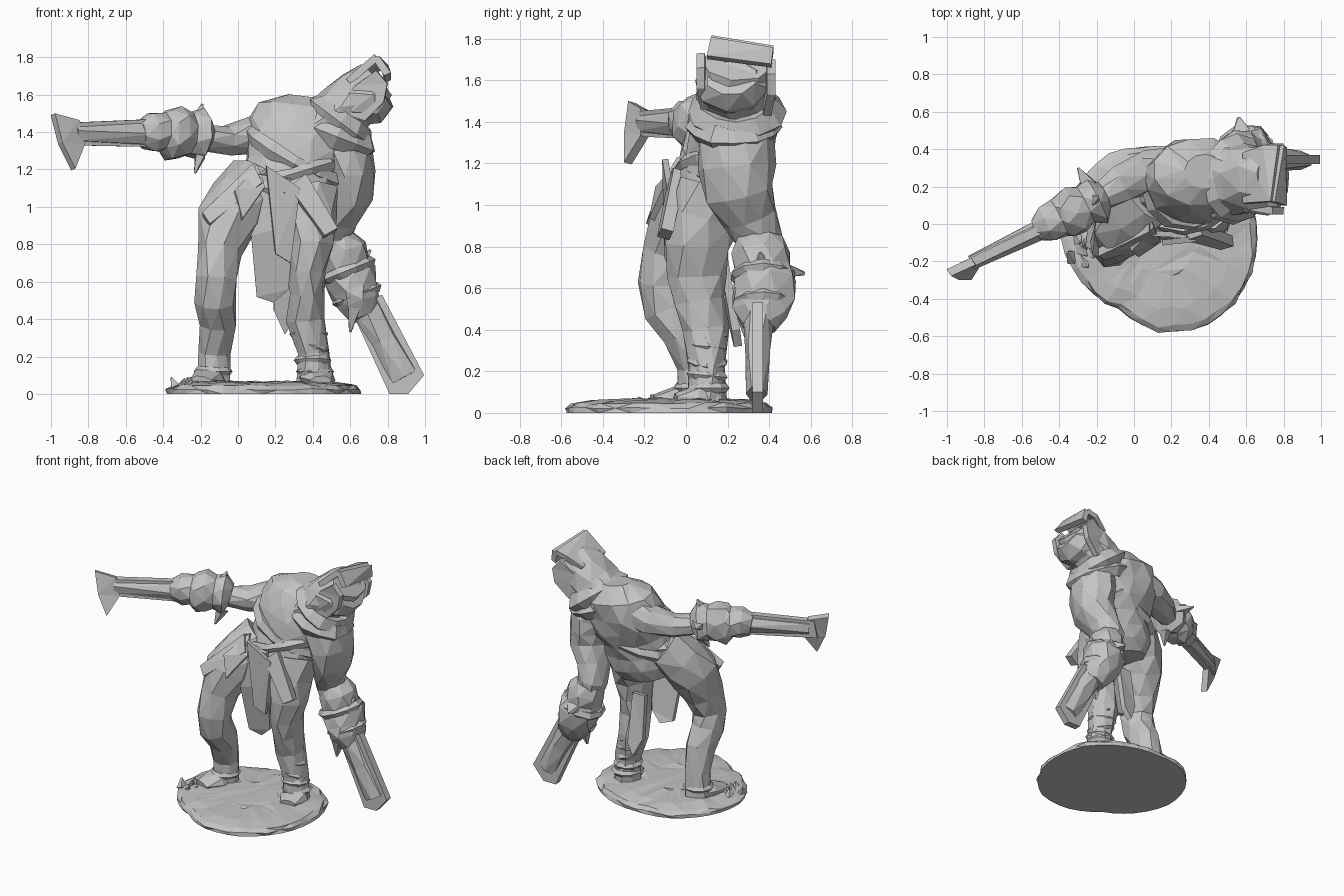
import bpy, bmesh, math, random
from mathutils import Vector

random.seed(4)
cube = bpy.data.objects.get("Cube")
if cube:
    bpy.data.objects.remove(cube, do_unlink=True)

X, Y, Z = Vector((1, 0, 0)), Vector((0, 1, 0)), Vector((0, 0, 1))

stone = bpy.data.materials.new("plain grey")
stone.use_nodes = True
grey = (0.55, 0.55, 0.55, 1)
stone.diffuse_color = grey
stone.node_tree.nodes["Principled BSDF"].inputs["Base Color"].default_value = grey


def finish(name, bm):
    """Turn a bmesh into a flat shaded, triangulated object."""
    bmesh.ops.triangulate(bm, faces=bm.faces[:])
    bmesh.ops.recalc_face_normals(bm, faces=bm.faces[:])
    mesh = bpy.data.meshes.new(name)
    bm.to_mesh(mesh)
    bm.free()
    mesh.materials.append(stone)
    obj = bpy.data.objects.new(name, mesh)
    bpy.context.collection.objects.link(obj)
    return obj


def skin(bm, rings):
    """Join rings of vertices into a closed skin."""
    for low, high in zip(rings, rings[1:]):
        for k in range(len(low)):
            n = (k + 1) % len(low)
            bm.faces.new((low[k], low[n], high[n], high[k]))
    bm.faces.new(rings[0])
    bm.faces.new(rings[-1])


def tube(name, stations, sides=8, ref=X, rough=0.08):
    """Loft uneven rings along a path; a station is x, y, z, half width, half depth."""
    bm = bmesh.new()
    centres = [Vector(s[:3]) for s in stations]
    rings = []
    for i, station in enumerate(stations):
        before, after = centres[max(i - 1, 0)], centres[min(i + 1, len(centres) - 1)]
        along = (after - before).normalized()
        side = (ref - along * ref.dot(along)).normalized()
        depth = along.cross(side)
        wide, deep = station[3], station[-1]
        ring = []
        for k in range(sides):
            angle = math.tau * (k + 0.5 + i % 2 * 0.3) / sides
            size = 1.04 + random.uniform(-rough, rough)
            offset = side * math.cos(angle) * wide + depth * math.sin(angle) * deep
            ring.append(bm.verts.new(centres[i] + offset * size))
        rings.append(ring)
    skin(bm, rings)
    return finish(name, bm)


def plate(name, outline, thickness):
    """Thick sheet from a closed outline."""
    bm = bmesh.new()
    face = bm.faces.new([bm.verts.new(p) for p in outline])
    face.normal_update()
    push = face.normal * thickness
    bmesh.ops.translate(bm, verts=bm.verts[:], vec=-push / 2)
    made = bmesh.ops.extrude_face_region(bm, geom=[face], use_keep_orig=True)
    moved = [v for v in made["geom"] if isinstance(v, bmesh.types.BMVert)]
    bmesh.ops.translate(bm, verts=moved, vec=push)
    return finish(name, bm)


def wrap(name, centre, axis, radius, thick, squash=1.0, sides=10):
    """Uneven cloth ring around an axis."""
    bm = bmesh.new()
    turn = Z.rotation_difference(Vector(axis).normalized())
    rows = []
    for k in range(sides):
        angle = math.tau * k / sides
        out = Vector((math.cos(angle), math.sin(angle) * squash, 0))
        fat = thick * random.uniform(0.8, 1.2)
        row = []
        for j in range(5):
            a = math.tau * j / 5
            p = out * (radius + fat * math.cos(a)) + Z * fat * math.sin(a)
            row.append(bm.verts.new(Vector(centre) + turn @ p))
        rows.append(row)
    for k in range(sides):
        here, following = rows[k], rows[(k + 1) % sides]
        for j in range(5):
            m = (j + 1) % 5
            bm.faces.new((here[j], here[m], following[m], following[j]))
    return finish(name, bm)


def spike(name, root, tip, width):
    """Small pointed shard."""
    root, tip = Vector(root), Vector(tip)
    ref = Y if abs((tip - root).normalized().y) < 0.8 else X
    tube(name, [(*root, width, width * 0.6), (*tip, width * 0.1, width * 0.1)], 4, ref)


# Uneven ground with scattered rubble; reach is the outline radius every thirty degrees
reach = [.53, .54, .51, .49, .52, .52, .51, .47, .43, .49, .53, .53]
bm = bmesh.new()
ground = []
for scale, height in ((1, 0), (1, .025), (.95, .045), (.75, .06), (.4, .066)):
    ring = []
    for k in range(36):
        near, far = reach[k // 3], reach[(k // 3 + 1) % 12]
        radius = (near + (far - near) * (k % 3) / 3) * scale
        radius += random.uniform(-.012, .012) if height else 0
        angle = math.tau * k / 36
        lift = random.uniform(-.006, .006) if height else 0
        ring.append(bm.verts.new((.13 + radius * math.cos(angle),
                                  -.08 + radius * math.sin(angle), height + lift)))
    ground.append(ring)
skin(bm, ground)
finish("ground_base", bm)
for i in range(8):
    x, y = random.uniform(-.34, -.22), random.uniform(-.22, -.06)
    lean = random.uniform(-.05, .05)
    spike("rubble", (x, y, .03), (x + lean, y - lean, random.uniform(.06, .09)), .05)

# Legs and feet
tube("right_leg", [(.1, .14, 1.14, .15, .15), (.01, .06, 1.04, .16, .17),
                   (-.06, -.01, .92, .155, .165), (-.095, -.07, .76, .12, .135),
                   (-.115, -.11, .62, .11, .12), (-.12, -.08, .5, .105, .115),
                   (-.11, -.01, .38, .095, .11), (-.125, .04, .22, .08, .085),
                   (-.13, .05, .06, .09, .09)])
tube("left_leg", [(.37, .13, 1.08, .17, .18), (.38, .08, .93, .14, .17),
                  (.385, .05, .8, .125, .15), (.37, .05, .66, .095, .14),
                  (.37, .06, .54, .09, .125), (.365, .09, .4, .1, .11),
                  (.4, .1, .22, .085, .085), (.41, .1, .06, .09, .09)])
for side, heel, toe in (("right", (-.13, .08), (-.2, -.14)), ("left", (.41, .15), (.44, -.05))):
    mid = [(a + b) / 2 for a, b in zip(heel, toe)]
    tube(side + "_foot", [(*heel, .07, .07, .05), (*mid, .08, .09, .055),
                          (*toe, .065, .06, .03)])
    wrap(side + "_ankle_wrap", (heel[0], heel[1] - .04, .12), Z, .08, .025)
for i in range(4):
    wrap("left_shin_wrap", (.4 - i * .01, .1, .18 + i * .07), (i % 2 * .3, .1, 1), .08, .022)

# Torso, belts and collar
tube("torso", [(.22, .14, .88, .17, .13), (.24, .14, .97, .23, .18),
               (.27, .15, 1.08, .25, .19), (.28, .18, 1.2, .24, .19),
               (.32, .22, 1.31, .28, .21), (.34, .25, 1.41, .28, .2),
               (.36, .28, 1.51, .25, .18), (.37, .28, 1.59, .1, .09)], 12, rough=.06)
wrap("belt", (.27, .16, 1.17), (-.3, 0, 1), .24, .04, .8, 12)
wrap("lower_belt", (.25, .11, 1.1), (.2, -.1, 1), .24, .045, .75, 12)
wrap("chest_sash", (.31, .2, 1.27), (.55, -.2, 1), .26, .045, .78, 12)
wrap("collar", (.55, .24, 1.45), (.6, 0, .8), .145, .075, 1.1, 12)
wrap("lower_collar", (.53, .235, 1.375), (.35, 0, .9), .165, .065, 1, 12)

# Hood with overlapping slabs around a broad faceted face
tube("hood", [(.46, .25, 1.4, .19, .17), (.57, .24, 1.52, .18, .15),
              (.66, .24, 1.6, .175, .15), (.74, .245, 1.68, .165, .11)], 8, Y, .05)
tube("face", [(.6, .225, 1.56, .17, .13), (.73, .225, 1.58, .17, .13),
              (.785, .22, 1.61, .12, .09)], 8, Y, .04)
plate("hood_top", [(.59, .11, 1.67), (.59, .38, 1.66), (.7, .42, 1.73), (.78, .42, 1.75),
                   (.74, .12, 1.8)], .04)
plate("hood_brow", [(.735, .12, 1.8), (.785, .42, 1.75), (.8, .41, 1.67), (.8, .1, 1.71)], .04)
for y, splay, drop in ((.09, -.02, 0), (.39, .02, .03)):
    cheek = [(.56, 1.5), (.63, 1.65), (.74, 1.73), (.8, 1.66), (.78, 1.56), (.68, 1.46)]
    plate("hood_cheek", [(x, y + splay * (x > .7), z - drop) for x, z in cheek], .04)

# Outstretched right arm, gauntlet and hooked blade
tube("right_arm", [(.26, .29, 1.43, .13, .14), (.08, .28, 1.39, .1, .12),
                   (-.06, .22, 1.355, .08, .1), (-.2, .13, 1.37, .07, .07),
                   (-.32, .06, 1.38, .07, .07)], 8, Z)
tube("right_gauntlet", [(-.16, .15, 1.38, .07, .08), (-.2, .13, 1.39, .13, .13),
                        (-.26, .1, 1.39, .115, .11), (-.31, .075, 1.4, .14, .13),
                        (-.37, .045, 1.39, .14, .12), (-.4, .03, 1.4, .1, .1),
                        (-.46, 0, 1.4, .11, .1), (-.52, -.03, 1.39, .075, .06)], 8, Z)
spike("right_cuff_spike", (-.2, .1, 1.28), (-.23, .06, 1.18), .06)
spike("right_cuff_spike", (-.22, .12, 1.47), (-.19, .14, 1.55), .06)
spike("right_cuff_spike", (-.24, .2, 1.4), (-.3, .3, 1.42), .06)


def blade_point(x, z):
    return (x, (x + .44) * .48, z)


blade = [(-.44, 1.47), (-.9, 1.45), (-.92, 1.33), (-.44, 1.32)]
plate("right_blade", [blade_point(*p) for p in blade], .05)
tube("right_blade_rib", [(*blade_point(-.44, 1.39), .06, .055),
                         (*blade_point(-.87, 1.39), .055, .04)], 6, Z)
plate("right_blade_hook", [(-.99, -.26, 1.495), (-.86, -.2, 1.46), (-.83, -.2, 1.33),
                           (-.88, -.28, 1.2), (-.95, -.28, 1.34)], .045)

# Lowered left arm, gauntlet and heavy blade
tube("left_arm", [(.52, .25, 1.38, .14, .15), (.57, .24, 1.3, .15, .185),
                  (.595, .245, 1.18, .14, .18), (.585, .26, 1.06, .13, .16),
                  (.54, .31, .94, .105, .13), (.52, .35, .84, .09, .11),
                  (.57, .36, .7, .09, .1)], 9)
tube("left_gauntlet", [(.53, .36, .84, .09, .11), (.555, .36, .77, .13, .13),
                       (.58, .37, .69, .12, .13), (.595, .38, .64, .145, .155),
                       (.625, .37, .55, .13, .15), (.65, .36, .48, .11, .13),
                       (.68, .35, .41, .08, .08)])
wrap("left_gauntlet_band", (.585, .37, .66), (-.4, 0, 1), .13, .03)
wrap("left_gauntlet_band", (.635, .37, .53), (-.4, 0, 1), .11, .03)
spike("left_cuff_spike", (.58, .45, .69), (.56, .57, .67), .09)
spike("left_cuff_spike", (.62, .3, .46), (.6, .3, .33), .07)
spike("left_cuff_spike", (.64, .36, .68), (.71, .36, .77), .07)
heavy = [(.6, .46), (.81, 0), (.91, 0), (.995, .1), (.77, .53)]
plate("left_blade", [(x, .345, z) for x, z in heavy], .05)
tube("left_blade_body", [(.67, .35, .48, .08, .075), (.78, .345, .29, .08, .06),
                         (.89, .34, .09, .075, .05)], 6, rough=.04)

# Hanging cloths and straps
plate("front_cloth", [(.08, -.05, 1.18), (.07, -.06, .85), (.1, 0, .52), (.19, .02, .49),
                      (.27, .0, .56), (.3, -.06, .9), (.28, -.06, 1.15)], .03)
plate("cloth_fold", [(.15, -.1, 1.22), (.2, -.09, .75), (.28, -.07, .7), (.33, -.08, 1.1)], .03)
plate("rear_cloth", [(.2, .18, .75), (.19, .22, .45), (.25, .25, .32), (.3, .24, .4),
                     (.3, .18, .75)], .04)
plate("right_hip_flap", [(.08, -.02, 1.22), (-.19, -.15, .96), (-.15, -.17, .9),
                         (.13, -.08, 1.12)], .05)
plate("right_hip_cloth", [(.1, 0, 1.22), (-.02, -.13, 1.08), (.02, -.16, .93),
                          (.14, -.08, 1.1)], .04)
plate("left_strap", [(.27, -.06, 1.1), (.46, -.11, .84), (.53, -.09, .88),
                     (.36, -.03, 1.17)], .06)
